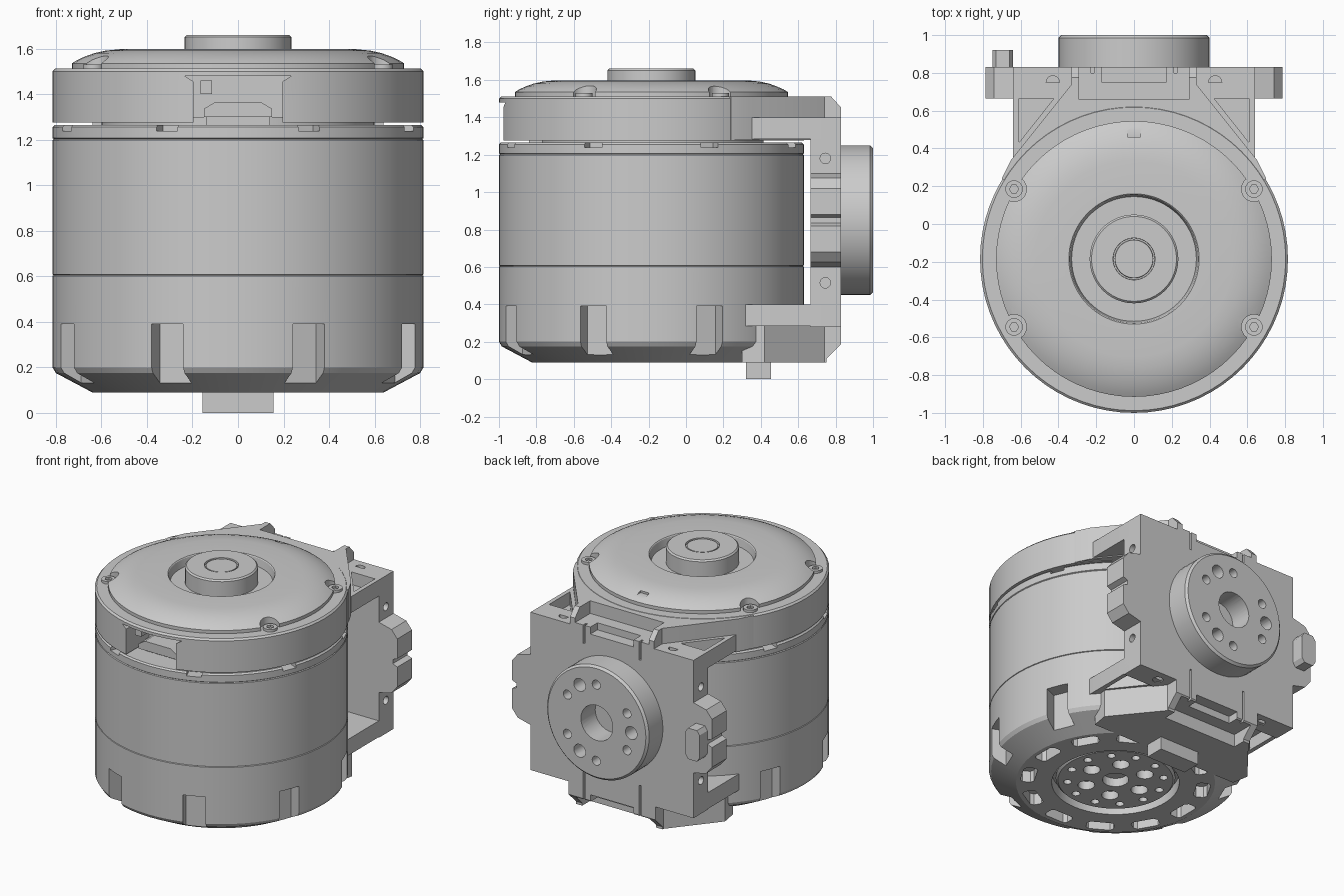
import bpy, bmesh
from math import pi, cos, sin, radians
from mathutils import Matrix

if "Cube" in bpy.data.objects:
    bpy.data.objects.remove(bpy.data.objects["Cube"])

CY = -0.185   # y of the main rotation axis
CZ = 0.85     # z of the rear flange axis
R = 0.815     # body radius


def make(name, bm):
    bmesh.ops.remove_doubles(bm, verts=bm.verts, dist=1e-5)
    bmesh.ops.recalc_face_normals(bm, faces=bm.faces)
    me = bpy.data.meshes.new(name)
    bm.to_mesh(me)
    bm.free()
    ob = bpy.data.objects.new(name, me)
    bpy.context.collection.objects.link(ob)
    return ob


def lathe(name, prof, n=72, move=True):
    """Revolve (r, z) points, starting and ending on the axis."""
    bm = bmesh.new()
    rings = [[bm.verts.new((r * cos(2 * pi * i / n), r * sin(2 * pi * i / n), z)) for r, z in prof]
             for i in range(n)]
    for i in range(n):
        a, b = rings[i], rings[(i + 1) % n]
        for j in range(len(prof) - 1):
            bm.faces.new((a[j], b[j], b[j + 1], a[j + 1]))
    ob = make(name, bm)
    if move:
        ob.data.transform(Matrix.Translation((0, CY, 0)))
    return ob


def prism(name, pts, lo, hi, axis='Z'):
    """Extrude a 2D outline along an axis."""
    f = {'Z': lambda u, v, w: (u, v, w), 'Y': lambda u, v, w: (u, w, v),
         'X': lambda u, v, w: (w, u, v)}[axis]
    bm = bmesh.new()
    a = [bm.verts.new(f(u, v, lo)) for u, v in pts]
    b = [bm.verts.new(f(u, v, hi)) for u, v in pts]
    bm.faces.new(a)
    bm.faces.new(b)
    for i in range(len(pts)):
        j = (i + 1) % len(pts)
        bm.faces.new((a[i], a[j], b[j], b[i]))
    return make(name, bm)


def box(name, x0, x1, y0, y1, z0, z1):
    return prism(name, [(x0, y0), (x1, y0), (x1, y1), (x0, y1)], z0, z1)


def cyl(name, u, v, r, lo, hi, axis='Z', n=20):
    return prism(name, [(u + r * cos(2 * pi * i / n), v + r * sin(2 * pi * i / n)) for i in range(n)],
                 lo, hi, axis)


def polar(ob, deg):
    """Swing a part built along +x around the main axis."""
    ob.data.transform(Matrix.Translation((0, CY, 0)) @ Matrix.Rotation(radians(deg), 4, 'Z'))
    return ob


def sym(half):
    return half + [(-u, v) for u, v in reversed(half)]


def cut(target, cutters):
    bpy.ops.object.select_all(action='DESELECT')
    for c in cutters:
        c.select_set(True)
    bpy.context.view_layer.objects.active = cutters[0]
    if len(cutters) > 1:
        bpy.ops.object.join()
    tool = cutters[0]
    mod = target.modifiers.new('cut', 'BOOLEAN')
    mod.operation, mod.solver, mod.object, mod.use_self = 'DIFFERENCE', 'EXACT', tool, True
    bpy.context.view_layer.objects.active = target
    bpy.ops.object.modifier_apply(modifier='cut')
    bpy.data.objects.remove(tool)


ANG = [22.5 + 45 * k for k in range(8)]

# Lower housing: chamfered base with side notches and a ring of bottom pockets
lower = lathe('lower_housing', [(0, .17), (.41, .17), (.41, .09), (.64, .09), (R - .015, .175),
                                (R, .2), (R, .602), (R - .006, .605), (0, .605)])
cut(lower, [polar(box('c', .715, .95, -.075, .075, .03, .39), a) for a in ANG])
slot = [(.52, -.07), (.54, -.09), (.59, -.09), (.61, -.07), (.61, .07), (.59, .09), (.54, .09), (.52, .07)]
cut(lower, [polar(prism('c', slot, .0, .17), a) for a in range(0, 360, 30) if a != 90])

# Bottom rotor face with bolt circle
rotor = lathe('bottom_rotor', [(0, .11), (.37, .11), (.385, .125), (.385, .3), (0, .3)])
holes = [cyl('c', 0, CY, .085, 0, .2)]
for k in range(6):
    a = k * pi / 3
    holes.append(cyl('c', .2 * cos(a), CY + .2 * sin(a), .055, 0, .2))
for k in range(12):
    a = (k + .5) * pi / 6
    holes.append(cyl('c', .31 * cos(a), CY + .31 * sin(a), .027, 0, .16, n=12))
cut(rotor, holes)

# Bottom connector
box('bottom_connector', -.155, .155, .32, .455, 0, .2)

# Middle sleeve with a stepped top rim
sleeve = lathe('middle_sleeve', [(0, .605), (R - .006, .605), (R, .608), (R, 1.198), (R - .005, 1.203),
                                 (R, 1.207), (R, 1.255), (R - .01, 1.265), (0, 1.265)])
cut(sleeve, [polar(box('c', .74, .9, -.05, .05, 1.238, 1.3), a) for a in ANG])
lathe('sleeve_gap', [(0, 1.25), (.6, 1.25), (.6, 1.3), (0, 1.3)])

# Upper cap with front connector window
cap = lathe('upper_cap', [(0, 1.275), (R, 1.275), (R, 1.5), (R - .012, 1.512), (0, 1.512)])
cut(cap, [prism('c', sym([(.195, 1.2), (.195, 1.455), (.235, 1.48)]), -1.1, -.72, 'Y')])
prism('front_plug', sym([(.15, 1.3), (.15, 1.335), (.1, 1.365)]), -.9, -.7, 'Y')
box('front_plug_base', -.14, .14, -.84, -.7, 1.26, 1.31)
box('front_clip', -.165, -.115, -.92, -.7, 1.4, 1.46)

# Domed lid with ring recess, key slot and screw scallops
lid = lathe('domed_lid', [(0, 1.5), (.73, 1.5), (.73, 1.535), (.705, 1.55), (.67, 1.566), (.63, 1.58),
                          (.58, 1.591), (.52, 1.597), (.345, 1.598), (.34, 1.593), (.33, 1.54), (0, 1.54)])
SCREWS = [(x, y) for x in (-.635, .635) for y in (.185, -.545)]
cut(lid, [cyl('c', x, y, .066, 1.4, 1.7, n=28) for x, y in SCREWS]
    + [box('c', -.034, .034, .46, .6, 1.56, 1.7)])
for x, y in SCREWS:
    s = cyl('lid_screw', x, y, .046, 1.48, 1.53)
    cut(s, [cyl('c', x, y, .024, 1.515, 1.6, n=6)])

# Top hub
lathe('top_hub', [(0, 1.657), (.1, 1.657), (.102, 1.645), (.11, 1.645), (.111, 1.66), (.225, 1.66),
                  (.235, 1.65), (.235, 1.5), (0, 1.5)], 48)

# Rear brackets: wide arm plus a tapering web, top and bottom
for tag, z0, z1, w0, w1, p0, p1 in (('upper', 1.285, 1.4, 1.278, 1.51, 1.31, 1.5),
                                    ('lower', .285, .4, .09, .3, .2, .37)):
    arm = prism(tag + '_arm', sym([(.62, .2), (.64, .32), (.64, .75)]), z0, z1)
    web = prism(tag + '_web', sym([(.5, .1), (.7, .24), (.65, .34), (.33, .74), (.33, .75)])
                if tag == 'upper' else
                sym([(.3, .3), (.58, .3), (.6, .42), (.34, .74), (.34, .75)]), w0, w1)
    cut(arm, [prism('c', [(s * .42, .67), (s * .61, .67), (s * .61, .43)], p0, p1) for s in (-1, 1)])
    cut(web, [box('c', -.29, .29, .66, .9, *((1.42, 1.6) if tag == 'upper' else (0, .18)))])

# Rear plate with rounded, notched ears
plate = prism('rear_plate', sym([
    (.34, .09), (.34, .28), (.64, .28), (.64, .6), (.68, .61), (.74, .625), (.785, .68), (.785, .82),
    (.75, .835), (.75, .865), (.785, .88), (.785, 1.02), (.74, 1.075), (.68, 1.09), (.64, 1.1),
    (.64, 1.4), (.33, 1.4), (.33, 1.51)]), .665, .83, 'Y')
cut(plate, [
    prism('c', [(.775, 1.512), (.78, 1.6), (.9, 1.6), (.9, 1.374)], -1, 1, 'X'),
    prism('c', [(.73, .088), (.9, .258), (.9, 0), (.73, 0)], -1, 1, 'X')])
cut(plate, [box('c', -.29, .29, .66, .9, 1.42, 1.6), box('c', -.29, .29, .66, .9, 0, .18),
            box('c', -.17, .17, .69, .9, 1.37, 1.5), box('c', -.17, .17, .69, .9, .1, .23)]
    + [box('c', s * .22 - .007, s * .22 + .007, .8, .9, *z)
       for s in (-1, 1) for z in ((1.29, 1.5), (.1, .4))])
cut(plate, [cyl('c', s * .43, .75, .035, *z) for s in (-1, 1) for z in ((1.3, 1.5), (.2, .38))]
    + [cyl('c', .745, z, .028, *x, axis='X') for z in (.515, 1.18) for x in ((.55, .7), (-.7, -.55))])

# Latch on the left ear
prism('rear_latch', [(-.75, .77), (-.73, .74), (-.66, .74), (-.64, .77), (-.64, .93), (-.66, .96),
                     (-.73, .96), (-.75, .93)], .8, .92, 'Y')

# Rear output flange: three groups of bolt holes round a centre bore
flange = lathe('rear_flange', [(0, .8), (.4, .8), (.4, .985), (.385, 1.0), (0, 1.0)], 56, False)
flange.data.transform(Matrix.Translation((0, 0, CZ)) @ Matrix.Rotation(-pi / 2, 4, 'X'))
holes = [cyl('c', 0, CZ, .125, .84, 1.1, 'Y', 32)]
for g in (60, 180, 300):
    for off, r in ((-29, .032), (0, .046), (29, .032)):
        a = radians(g + off)
        holes.append(cyl('c', .27 * cos(a), CZ + .27 * sin(a), r, .86, 1.1, 'Y', 16))
cut(flange, holes)

# Smooth curved walls, keep edges crisp
bpy.ops.object.select_all(action='SELECT')
bpy.context.view_layer.objects.active = flange
bpy.ops.object.shade_smooth_by_angle(angle=radians(25))
